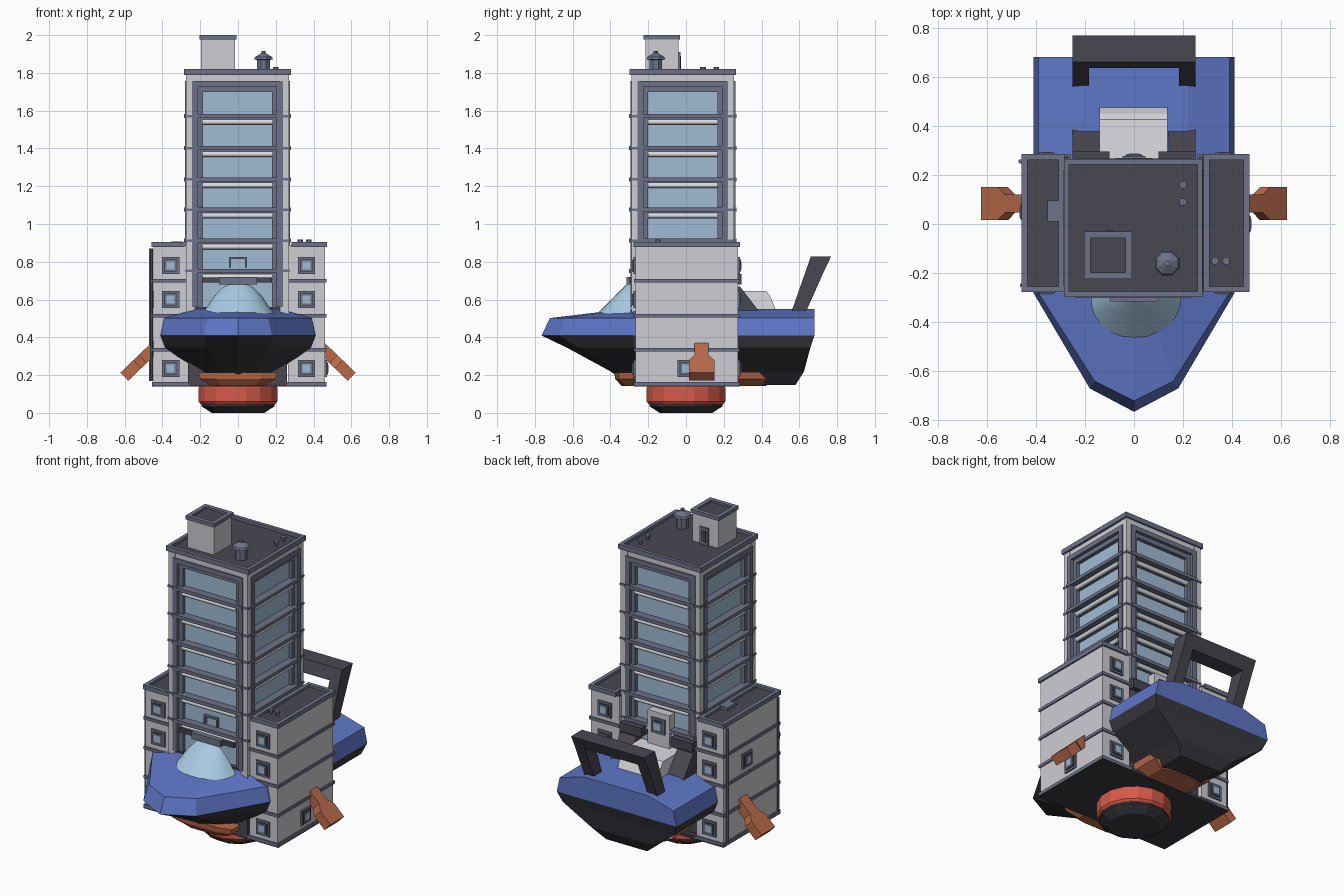
import bpy, bmesh, math
from mathutils import Matrix, Vector

if "Cube" in bpy.data.objects:
    bpy.data.objects.remove(bpy.data.objects["Cube"])

def mat(name, r, g, b):
    m = bpy.data.materials.new(name)
    m.diffuse_color = [((c / 255 + 0.055) / 1.055) ** 2.4 for c in (r, g, b)] + [1]
    m.use_nodes = True
    m.node_tree.nodes["Principled BSDF"].inputs["Base Color"].default_value = m.diffuse_color
    return m

WALL = mat("pale wall", 205, 205, 212)
TRIM = mat("slate trim", 110, 114, 136)
ROOF = mat("dark roof", 73, 70, 81)
GLASS = mat("window blue", 160, 187, 213)
CANOPY = mat("canopy blue", 168, 202, 227)
BLUE = mat("hull blue", 94, 118, 198)
DARK = mat("hull dark", 58, 57, 64)
RED = mat("red", 214, 90, 74)
BROWN = mat("brown", 186, 106, 74)
WHITE = mat("white", 222, 222, 227)

def finish(name, bm, m, mats=None):
    bmesh.ops.recalc_face_normals(bm, faces=bm.faces)
    me = bpy.data.meshes.new(name)
    bm.to_mesh(me)
    bm.free()
    for x in mats or [m]:
        me.materials.append(x)
    o = bpy.data.objects.new(name, me)
    bpy.context.collection.objects.link(o)
    return o

def loft(name, rings, m, mats=None):
    bm = bmesh.new()
    vs = [[bm.verts.new(p) for p in r] for r in rings]
    n = len(vs[0])
    for a, b in zip(vs, vs[1:]):
        for i in range(n):
            bm.faces.new((a[i], a[(i + 1) % n], b[(i + 1) % n], b[i]))
    bm.faces.new(vs[0])
    bm.faces.new(vs[-1])
    return finish(name, bm, m, mats)

def box(name, x0, x1, y0, y1, z0, z1, m):
    x0, x1 = sorted((x0, x1))
    y0, y1 = sorted((y0, y1))
    return loft(name, [[(x0, y0, z), (x1, y0, z), (x1, y1, z), (x0, y1, z)] for z in (z0, z1)], m)

def cyl(name, x, y, levels, m, n=12):
    # stacked (radius, height) rings
    return loft(name, [[(x + r * math.cos((i + .5) * math.tau / n), y + r * math.sin((i + .5) * math.tau / n), z)
                        for i in range(n)] for r, z in levels], m)

def rim(name, x0, x1, y0, y1, z0, z1, t, m):
    box(name, x0, x1, y0, y0 + t, z0, z1, m)
    box(name, x0, x1, y1 - t, y1, z0, z1, m)
    box(name, x0, x0 + t, y0 + t, y1 - t, z0, z1, m)
    box(name, x1 - t, x1, y0 + t, y1 - t, z0, z1, m)

CX, CY = -0.003, -0.017

def face_box(name, k, u0, u1, d0, d1, z0, z1, m):
    # box on tower side k (0 front, 1 right, 2 back, 3 left)
    def p(u, d):
        return [(u, -d), (d, u), (-u, d), (-d, -u)][k]
    a, b = p(u0, d0), p(u1, d1)
    box(name, CX + a[0], CX + b[0], CY + a[1], CY + b[1], z0, z1, m)

# tower core, lower plinth, corner posts and head
box("tower_glass", CX - .235, CX + .235, CY - .235, CY + .235, .5, 1.77, GLASS)
box("tower_plinth", CX - .262, CX + .262, CY - .262, CY + .262, .15, .56, ROOF)
for sx in (-1, 1):
    for sy in (-1, 1):
        box("corner_post", CX + sx * .225, CX + sx * .272, CY + sy * .225, CY + sy * .272, .35, 1.79, WALL)
box("tower_head", CX - .27, CX + .27, CY - .27, CY + .27, 1.755, 1.8, WALL)
box("tower_roof", CX - .27, CX + .27, CY - .27, CY + .27, 1.795, 1.803, ROOF)
rim("roof_lip", CX - .283, CX + .283, CY - .281, CY + .281, 1.79, 1.82, .022, TRIM)

# window frames, mullions and blinds on all four sides
floors = [1.57, 1.4, 1.235, 1.075, .91, .75]
for k in range(4):
    for s in (-1, 1):
        face_box("frame_side", k, s * .208, s * .24, .2, .278, .56, 1.755, TRIM)
        face_box("frame_inner", k, s * .183, s * .21, .2, .258, .56, 1.74, TRIM)
    face_box("frame_top", k, -.24, .24, .2, .278, 1.728, 1.757, TRIM)
    face_box("frame_inner_top", k, -.21, .21, .2, .258, 1.7, 1.73, TRIM)
    for z in floors:
        face_box("mullion", k, -.238, .238, .2, .284, z - .009, z + .012, TRIM)
        face_box("pane_head", k, -.19, .19, .2, .252, z - .045, z, TRIM)
        bm = bmesh.new()
        bmesh.ops.create_cone(bm, cap_ends=True, segments=12, radius1=.014, radius2=.014, depth=.37,
            matrix=Matrix.Translation((CX, CY, z - .03)) @ Matrix.Rotation(k * math.pi / 2, 4, 'Z')
            @ Matrix.Translation((0, -.253, 0)) @ Matrix.Rotation(math.pi / 2, 4, 'Y'))
        for f in bm.faces:
            f.smooth = len(f.verts) == 4
        finish("blind_roll", bm, WHITE)
for z in floors:
    box("floor_line", CX - .276, CX + .276, CY - .276, CY + .276, z - .005, z + .008, TRIM)

# rooftop hut, vent and bollards
box("hut", -.195, -.015, -.215, -.04, 1.8, 1.985, WALL)
box("hut_roof", -.19, -.02, -.21, -.045, 1.98, 1.988, ROOF)
rim("hut_lip", -.204, -.008, -.224, -.031, 1.978, 2.0, .026, TRIM)
box("hut_door", -.13, -.07, -.04, -.03, 1.8, 1.91, TRIM)
box("hut_door_panel", -.115, -.085, -.03, -.027, 1.82, 1.89, ROOF)
cyl("vent", .135, -.16, [(.036, 1.8), (.036, 1.868), (.054, 1.872), (.048, 1.885), (.012, 1.905), (.012, 1.916)], TRIM, 8)
for x, y, z in ((.2, .09, 1.8), (.2, .16, 1.8), (.33, -.15, .885), (.375, -.15, .885)):
    cyl("bollard", x, y, [(.01, z), (.01, z + .02), (.016, z + .02), (.016, z + .032)], TRIM, 8)
box("roof_box", -.352, -.295, .01, .095, .88, .908, TRIM)

# side wings
def window(axis, c, side, z, plane):
    # small framed window lying on a wall plane
    for name, h, t, m in (("window_frame", .046, .01, TRIM), ("window_gap", .034, .013, ROOF),
                          ("window_rim", .03, .017, TRIM), ("window_pane", .021, .019, GLASS)):
        a = (c - h, c + h)
        b = (plane, plane + side * t)
        box(name, *(a + b if axis == 'x' else b + a), z - h, z + h, m)

for x0, x1 in ((-.448, -.265), (.265, .46)):
    box("wing", x0, x1, -.268, .275, .15, .885, WALL)
    box("wing_roof", x0, x1, -.268, .275, .88, .89, ROOF)
    lo, hi = (x0 - .01, x1 - .018) if x0 < 0 else (x0 + .018, x1 + .01)
    rim("wing_lip", lo, hi, -.278, .285, .878, .905, .024, TRIM)
    for z in (.7, .515, .335, .155):
        box("wing_band", x0 - .008, x1 + .008, -.276, .283, z - .009, z + .009, TRIM)
    c = (x0 + x1) / 2
    for z in (.78, .6, .235):
        window('x', c, -1, z, -.268)
        window('x', c, 1, z, .275)
window('y', 0, 1, .235, .46)
window('y', .05, -1, .6, -.448)
cyl("drain_pipe", -.463, .255, [(.009, .17), (.009, .87)], TRIM, 8)
cyl("drain_pipe_front", -.458, -.25, [(.008, .17), (.008, .87)], TRIM, 8)
box("base_floor", -.455, .468, -.275, .283, .14, .158, DARK)

# front door frame and sill above the canopy
box("front_sill", -.19, .18, -.3, -.25, .69, .717, ROOF)
box("front_ledge", -.1, .1, -.315, -.25, .68, .72, TRIM)
rim_x = .042
for x in (-rim_x, rim_x):
    box("front_hatch_side", x - .005, x + .005, -.27, -.25, .77, .82, TRIM)
box("front_hatch_top", -.047, .047, -.27, -.25, .815, .825, TRIM)

# back panel, ledges
box("back_panel", -.075, .075, .2, .268, .6, .85, WALL)
window('x', 0, 1, .77, .268)
for s in (-1, 1):
    box("back_ledge", s * .1, s * .25, .22, .295, .68, .735, ROOF)

# hull: stacked plan outlines (z, width, stern, shoulder, bow width, bow y, tip)
levels = [(.148, .14, .58, -.2, .06, -.28, -.3), (.22, .21, .625, -.25, .1, -.35, -.4),
          (.345, .385, .658, -.28, .16, -.57, -.63), (.41, .41, .68, -.28, .18, -.67, -.765),
          (.502, .39, .68, -.28, .16, -.64, -.72), (.55, .22, .68, -.28, .05, -.31, -.32)]
rings = []
for z, w, ys, sh, w2, y2, tip in levels:
    half = [(w, ys, z), (w, sh, z), (w2, y2, z)]
    rings.append(half + [(0, tip, z)] + [(-x, y, q) for x, y, q in reversed(half)])
hull = loft("hull", rings, None, [DARK, BLUE])
for p in hull.data.polygons:
    p.material_index = int(p.center.z > .41)

# canopy: half-elliptical dome against the tower front
rings = []
for z, w, d in ((.52, .2, .185), (.56, .165, .145), (.62, .125, .085), (.665, .08, .04), (.69, .025, .015)):
    rings.append([(w * math.cos(math.pi * i / 12), -.29 - d * math.sin(math.pi * i / 12), z) for i in range(13)])
canopy = loft("canopy", rings, CANOPY)
for p in canopy.data.polygons:
    p.use_smooth = len(p.vertices) == 4 and p.normal.y < .5

# tail handle, rear engine block and wedge
def prism(name, x0, x1, prof, m):
    return loft(name, [[(x, y, z) for y, z in prof] for x in (x0, x1)], m)

def lean(z):
    return .56 + (z - .54) * .35
for s in (-1, 1):
    prism("handle_leg", s * .183, s * .25, [(lean(.54), .54), (lean(.54) + .077, .54), (.74, .77), (lean(.77), .77)], ROOF)
prism("handle_bar", -.25, .25, [(lean(.755), .755), (.733, .755), (.768, .828), (lean(.828), .828)], ROOF)
prism("rear_block", -.14, .137, [(.24, .54), (.24, .645), (.425, .645), (.45, .61), (.478, .54)], WHITE)
for s in (-1, 1):
    prism("rear_wedge", s * .14, s * .25, [(.24, .54), (.24, .67), (.285, .67), (.385, .54)], ROOF)

# brown underbody and side arms
loft("underbody", [[(w, a, z), (w, b, z), (w * .6, b + .02, z), (-w * .6, b + .02, z),
                    (-w, b, z), (-w, a, z), (-w * .6, a - .02, z), (w * .6, a - .02, z)]
                   for z, w, a, b in ((.142, .14, -.32, .405), (.18, .2, -.355, .425), (.215, .21, -.36, .39))], BROWN)
outline = [(-.03, .037), (.09, .037), (.13, .067), (.225, .067)]
outline += [(s, -v) for s, v in reversed(outline)]
for side in (-1, 1):
    d, n = Vector((.72, 0, -.69)), Vector((.69, 0, .72))
    ring = []
    for t in (-.03, .03):
        pts = [Vector((.44, .083, .347)) + d * s + n * t + Vector((0, v, 0)) for s, v in outline]
        ring.append([(side * p.x, p.y, p.z) for p in pts])
    loft("side_arm", ring, BROWN)

# round thruster foot
cyl("foot_ring", 0, 0, [(.2, .045), (.212, .06), (.212, .135), (.205, .145)], RED, 16)
cyl("foot_base", 0, 0, [(.145, 0), (.2, .035), (.2, .06)], DARK, 12)
